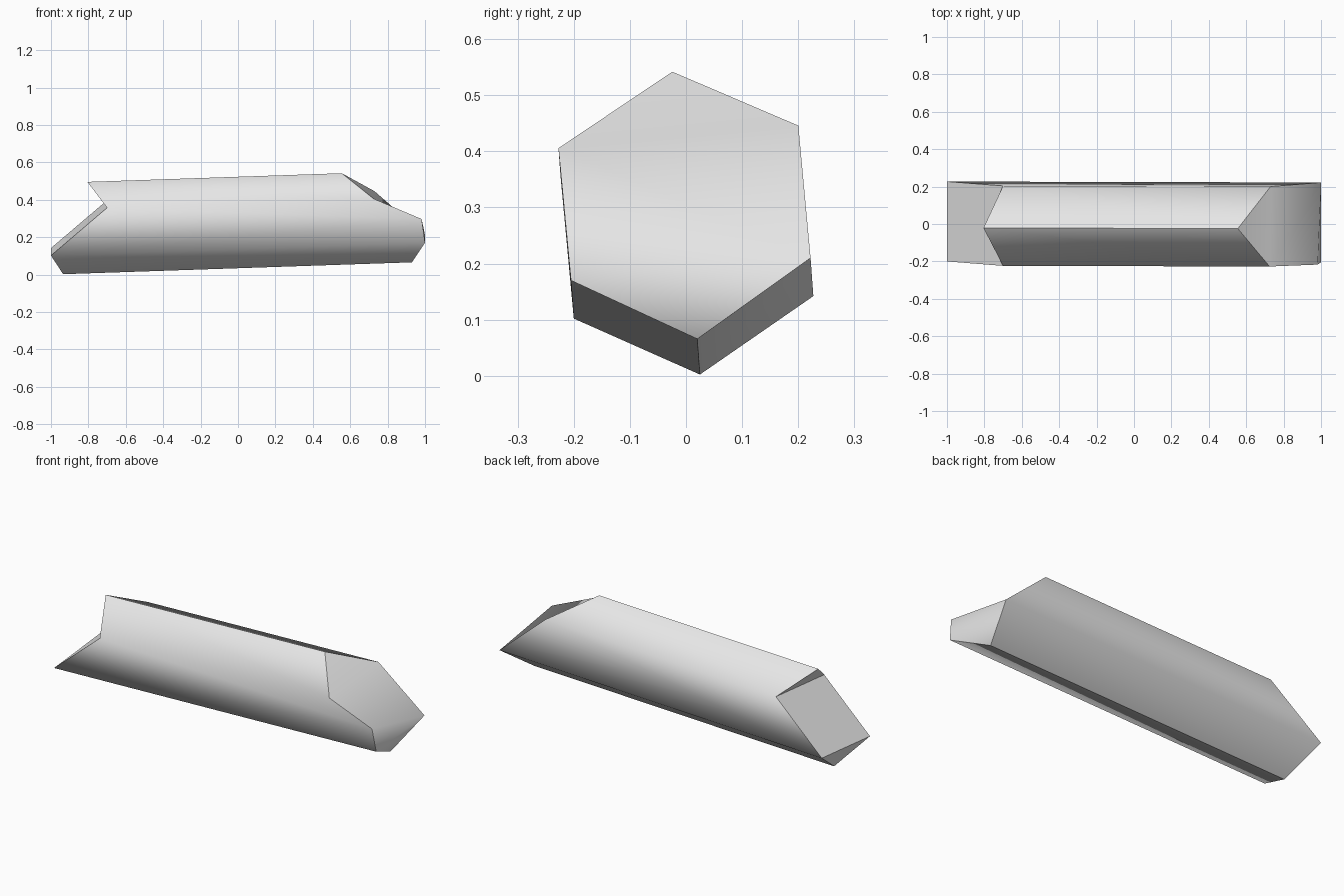
import bpy
import bmesh
from mathutils import Vector

cube = bpy.data.objects.get("Cube")
if cube:
    bpy.data.objects.remove(cube, do_unlink=True)

# One plain grey material
grey = bpy.data.materials.new("light grey")
grey.use_nodes = True
grey.diffuse_color = (0.8, 0.8, 0.8, 1)
grey.node_tree.nodes["Principled BSDF"].inputs["Base Color"].default_value = (0.8, 0.8, 0.8, 1)

# Six-sided section: y, z at the middle, then x at the left and right ends
SECTION = {
    "ridge":       (-0.023, 0.523, 0.555, -0.805),
    "back_upper":  (0.202, 0.421, 0.73, -0.70),
    "back_lower":  (0.2245, 0.176, 1.0, -1.0),
    "keel":        (0.0225, 0.034, 0.93, -0.935),
    "front_lower": (-0.2025, 0.136, 1.0, -1.0),
    "front_upper": (-0.2255, 0.381, 0.725, -0.70),
}


def on_axis(y, z, x):
    """Slide a section point along the slightly tilted axis."""
    return Vector((x, y - 0.0025 * x, z + 0.034 * x))


bm = bmesh.new()
left, right = {}, {}
for name, (y, z, x_left, x_right) in SECTION.items():
    left[name] = bm.verts.new(on_axis(y, z, x_left))
    right[name] = bm.verts.new(on_axis(y, z, x_right))

# Extra corner where the left tip breaks on the front side
tip = bm.verts.new((0.982, -0.217, 0.297))

# Long sides
names = list(SECTION)
sides = []
for a, b in zip(names, names[1:] + names[:1]):
    loop = [left[a], left[b], right[b], right[a]]
    if a == "front_lower":
        loop.insert(1, tip)
    sides.append(bm.faces.new(loop))


def cap(end, corner):
    """Close an end with an upper, a middle and a lower facet."""
    bm.faces.new((end["ridge"], end["front_upper"], end["back_upper"]))
    bm.faces.new((end["front_upper"], corner, end["back_lower"], end["back_upper"]))
    bm.faces.new((end["front_lower"], end["keel"], end["back_lower"]))


cap(left, tip)
bm.faces.new((tip, left["front_lower"], left["back_lower"]))
cap(right, right["front_lower"])
bmesh.ops.recalc_face_normals(bm, faces=bm.faces)

# Smooth halves, with sharp ridge, keel, end rims and notch folds
for face in bm.faces:
    face.smooth = True
side_set, right_set = set(sides), set(right.values())
lengthwise_sharp = [{left[n], right[n]} for n in ("ridge", "keel")]
for edge in bm.edges:
    on_rim = sum(f in side_set for f in edge.link_faces) == 1
    in_notch = set(edge.verts) <= right_set
    if on_rim or in_notch or set(edge.verts) in lengthwise_sharp:
        edge.smooth = False

# Shard
mesh = bpy.data.meshes.new("hexagonal_shard")
bm.to_mesh(mesh)
bm.free()
mesh.materials.append(grey)
shard = bpy.data.objects.new("hexagonal_shard", mesh)
bpy.context.collection.objects.link(shard)
